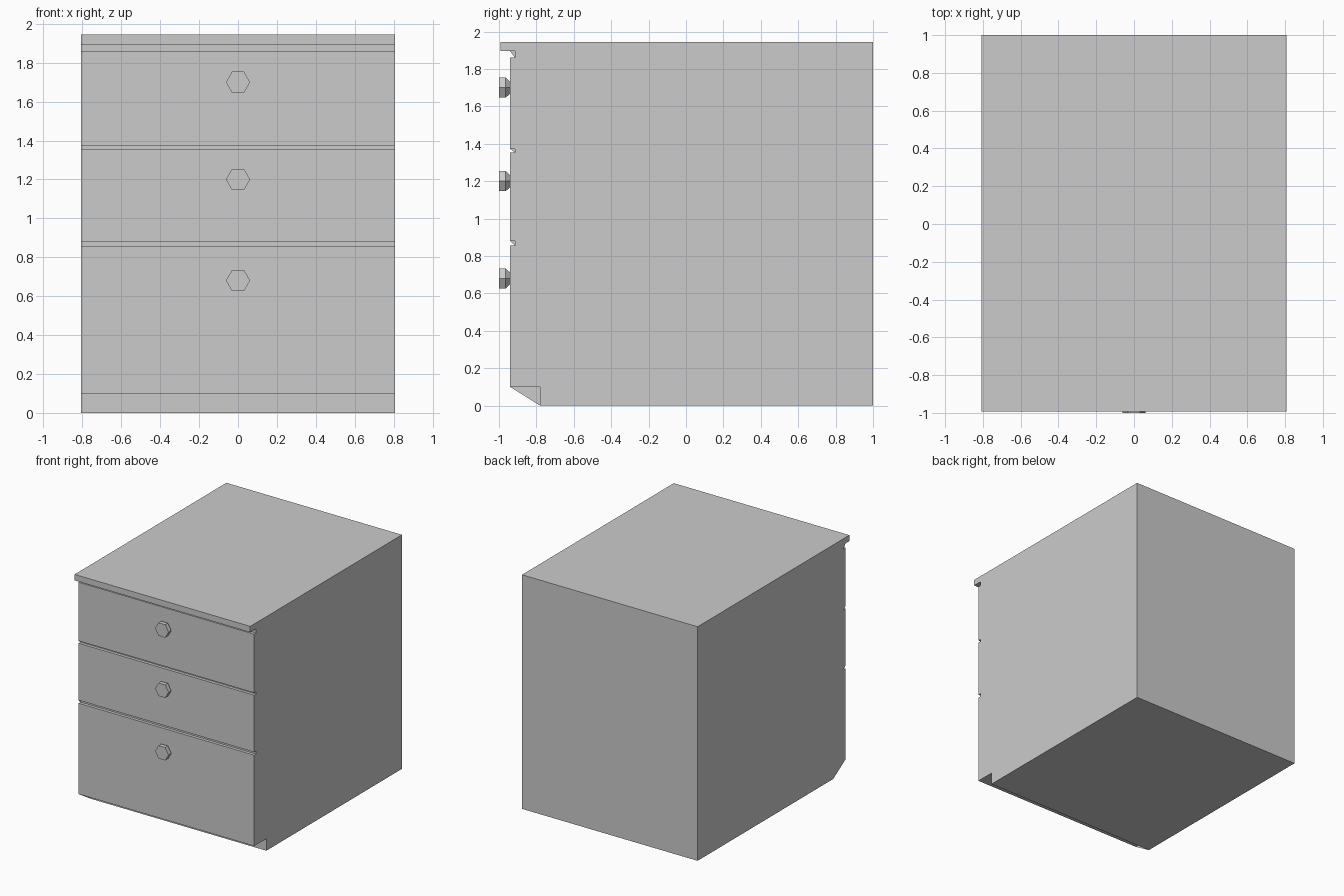
import bpy, bmesh
from math import cos, sin, pi

if "Cube" in bpy.data.objects:
    bpy.data.objects.remove(bpy.data.objects["Cube"])

HALF_W = 0.807
TOP_Y, FRONT_Y, GROOVE_Y, BACK_Y = -0.992, -0.94, -0.915, 1.0
KICK_Y, KICK_Z, HEIGHT = -0.78, 0.10, 1.945
GROOVES = [(1.86, 1.895), (1.353, 1.373), (0.855, 0.88)]  # bottom, top
KNOBS = [1.70, 1.20, 0.68]


def finish(name, bm, recalc=True):
    if recalc:
        bmesh.ops.recalc_face_normals(bm, faces=bm.faces)
    mesh = bpy.data.meshes.new(name)
    bm.to_mesh(mesh)
    bm.free()
    obj = bpy.data.objects.new(name, mesh)
    bpy.context.collection.objects.link(obj)
    return obj


# Cabinet: side profile with drawer grooves and toe kick, swept across the width
profile = [(BACK_Y, 0), (BACK_Y, HEIGHT), (TOP_Y, HEIGHT)]
for i, (low, high) in enumerate(GROOVES):
    lip = TOP_Y if i == 0 else FRONT_Y
    profile += [(lip, high), (GROOVE_Y, high), (GROOVE_Y, low), (FRONT_Y, low)]
profile += [(FRONT_Y, KICK_Z), (KICK_Y, KICK_Z), (KICK_Y, 0)]

bm = bmesh.new()
side = bm.faces.new([bm.verts.new((-HALF_W, y, z)) for y, z in profile])
swept = bmesh.ops.extrude_face_region(bm, geom=[side], use_keep_orig=True)
moved = [v for v in swept["geom"] if isinstance(v, bmesh.types.BMVert)]
bmesh.ops.translate(bm, verts=moved, vec=(2 * HALF_W, 0, 0))
finish("cabinet", bm)

# Small triangular gussets closing the notches on the left side only
bm = bmesh.new()
notches = [(GROOVE_Y, low, high) for low, high in GROOVES] + [(KICK_Y, 0, KICK_Z)]
for y, low, high in notches:
    bm.faces.new([bm.verts.new((-HALF_W, a, b))
                  for a, b in ((FRONT_Y, high), (y, high), (y, low))])
finish("left_gussets", bm, recalc=False)


# Hexagonal knobs tapering towards the drawer front
def knob(name, z):
    bm = bmesh.new()
    rings = []
    for y, r in ((-1.0, 0.062), (-0.964, 0.062), (FRONT_Y, 0.036)):
        rings.append([bm.verts.new((r * cos(k * pi / 3), y, z + r * sin(k * pi / 3)))
                      for k in range(6)])
    for a, b in zip(rings, rings[1:]):
        for k in range(6):
            n = (k + 1) % 6
            bm.faces.new((a[k], a[n], b[n], b[k]))
    bm.faces.new(rings[0])
    bm.faces.new(rings[-1])
    finish(name, bm)


for name, z in zip(("top_knob", "middle_knob", "bottom_knob"), KNOBS):
    knob(name, z)
